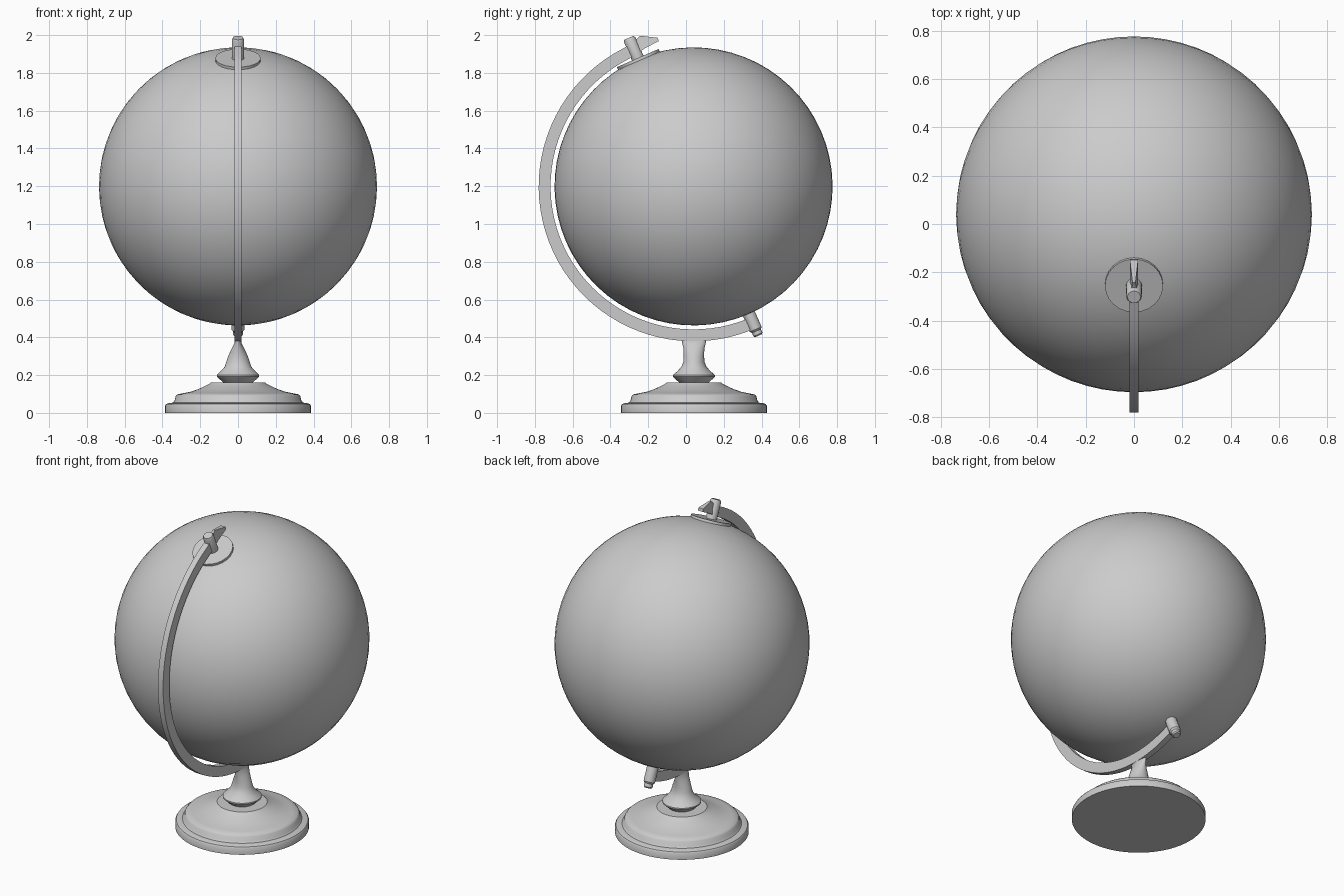
import bpy, bmesh, math
from mathutils import Matrix, Vector

if "Cube" in bpy.data.objects:
    bpy.data.objects.remove(bpy.data.objects["Cube"])

CENTER = Vector((0, 0.04, 1.199))   # middle of the ball
FOOT = Vector((0, 0.042, 0))        # middle of the stand
TILT = math.radians(23.5)

grey = bpy.data.materials.new("plain grey")
grey.diffuse_color = (0.6, 0.6, 0.6, 1)
grey.use_nodes = True
grey.node_tree.nodes["Principled BSDF"].inputs["Base Color"].default_value = grey.diffuse_color


def finish(name, bm, angle=35):
    bmesh.ops.recalc_face_normals(bm, faces=bm.faces)
    mesh = bpy.data.meshes.new(name)
    bm.to_mesh(mesh)
    bm.free()
    mesh.materials.append(grey)
    obj = bpy.data.objects.new(name, mesh)
    bpy.context.collection.objects.link(obj)
    bpy.ops.object.select_all(action='DESELECT')
    bpy.context.view_layer.objects.active = obj
    obj.select_set(True)
    bpy.ops.object.shade_smooth_by_angle(angle=math.radians(angle))
    return obj


def loft(name, rings, angle=35):
    """Skin a list of point rings and cap both ends."""
    bm = bmesh.new()
    loops = [[bm.verts.new(p) for p in ring] for ring in rings]
    for a, b in zip(loops, loops[1:]):
        for i in range(len(a)):
            j = (i + 1) % len(a)
            bm.faces.new((a[i], a[j], b[j], b[i]))
    bm.faces.new(loops[0])
    bm.faces.new(loops[-1])
    return finish(name, bm, angle)


def turned(name, profile, matrix, sides=48, angle=35):
    """Profile rows are (x radius, y radius, height)."""
    rings = []
    for rx, ry, z in profile:
        rings.append([matrix @ Vector((rx * math.cos(t), ry * math.sin(t), z))
                      for t in (2 * math.pi * i / sides for i in range(sides))])
    return loft(name, rings, angle)


def round_rows(rows):
    return [(r, r, z) for r, z in rows]


axis = Matrix.Translation(CENTER) @ Matrix.Rotation(TILT, 4, 'X')
stand = Matrix.Translation(FOOT)

# Ball on its tilted axis
bm = bmesh.new()
bmesh.ops.create_uvsphere(bm, u_segments=64, v_segments=32, radius=0.736, matrix=axis)
finish("ball", bm, 60)

# Disc and pin at the upper pole
turned("pole_disc", round_rows([(0.12, 0.722), (0.12, 0.741)]), axis, 24)
turned("upper_pin", round_rows([(0.033, 0.73), (0.033, 0.845), (0.027, 0.858)]), axis, 20)

# Stepped pin at the lower pole
turned("lower_pin", round_rows([(0.033, -0.725), (0.034, -0.75), (0.034, -0.825),
                                (0.026, -0.835), (0.026, -0.855), (0.02, -0.862)]), axis, 20)

# Curved arm: sections of (angle, inner radius, outer radius, inner half width, outer half width)
sections = [(13.5, 0.791, 0.809, 0.017, 0.017),
            (19.5, 0.775, 0.846, 0.017, 0.006),
            (23.5, 0.762, 0.825, 0.017, 0.015)]
sections += [(a, 0.757, 0.82, 0.018, 0.018) for a in range(27, 204, 4)]
rings = []
for deg, r_in, r_out, w_in, w_out in sections:
    a = math.radians(deg)
    out = Vector((0, -math.sin(a), math.cos(a)))
    rings.append([CENTER + out * r + Vector((w, 0, 0))
                  for r, w in ((r_in, -w_in), (r_in, w_in), (r_out, w_out), (r_out, -w_out))])
loft("curved_arm", rings)

# Turned stem, pinched to a wedge under the arm
turned("stem", [(0.07, 0.07, 0.155), (0.085, 0.085, 0.167), (0.112, 0.112, 0.192),
                (0.112, 0.112, 0.2), (0.092, 0.088, 0.22), (0.07, 0.066, 0.245),
                (0.062, 0.056, 0.27), (0.052, 0.054, 0.3), (0.034, 0.055, 0.34),
                (0.018, 0.063, 0.372), (0.016, 0.064, 0.384)], stand)

# Stepped round foot
turned("foot", round_rows([(0.386, 0), (0.386, 0.038), (0.38, 0.047), (0.365, 0.052),
                           (0.345, 0.054), (0.336, 0.065), (0.33, 0.088), (0.32, 0.098),
                           (0.29, 0.104), (0.25, 0.112), (0.21, 0.126), (0.175, 0.142),
                           (0.155, 0.152), (0.145, 0.16)]), stand, 64)
